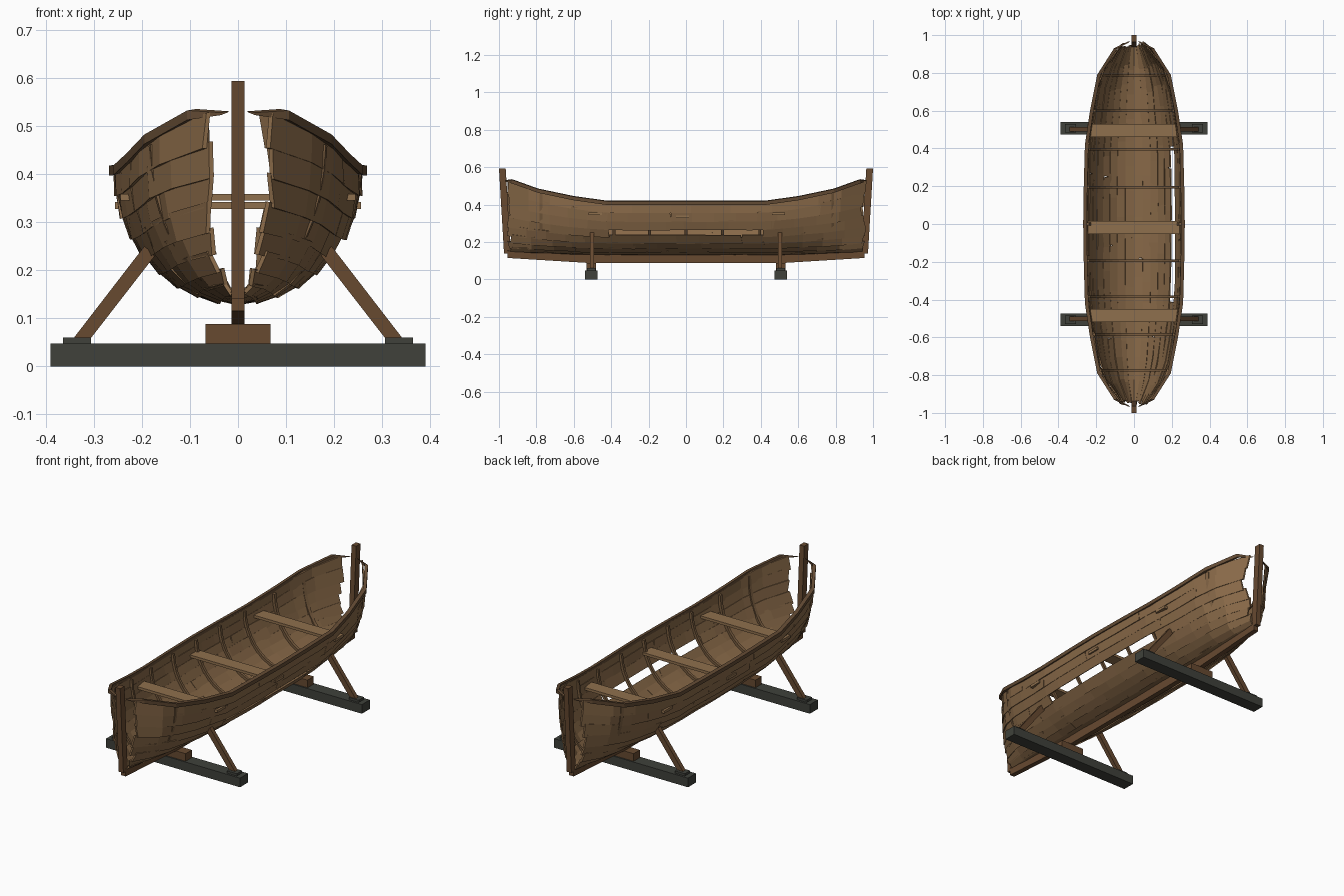
import bpy, bmesh, math, random
from mathutils import Vector

if "Cube" in bpy.data.objects:
    bpy.data.objects.remove(bpy.data.objects["Cube"])

random.seed(7)


def material(name, rgb):
    m = bpy.data.materials.new(name)
    m.diffuse_color = (*rgb, 1)
    m.use_nodes = True
    m.node_tree.nodes["Principled BSDF"].inputs["Base Color"].default_value = m.diffuse_color
    return m


PLANK = material("plank brown", (0.245, 0.140, 0.064))
BENCH = material("bench brown", (0.275, 0.160, 0.075))
RIB = material("rib brown", (0.190, 0.108, 0.050))
FRAME = material("dark timber", (0.135, 0.068, 0.030))
RAIL = material("rail brown", (0.125, 0.070, 0.034))
BASE = material("grey beam", (0.050, 0.053, 0.043))


def finish(bm, name, mat):
    bmesh.ops.recalc_face_normals(bm, faces=bm.faces)
    me = bpy.data.meshes.new(name)
    bm.to_mesh(me)
    bm.free()
    ob = bpy.data.objects.new(name, me)
    me.materials.append(mat)
    bpy.context.collection.objects.link(ob)
    return ob


def loft(bm, rings):
    """Closed solid through rings of four points."""
    vs = [[bm.verts.new(p) for p in r] for r in rings]
    for a, b in zip(vs, vs[1:]):
        for i in range(4):
            j = (i + 1) % 4
            bm.faces.new((a[i], a[j], b[j], b[i]))
    bm.faces.new(vs[0][::-1])
    bm.faces.new(vs[-1])


def box(bm, x0, x1, y0, y1, z0, z1):
    loft(bm, [[(x, y0, z0), (x, y1, z0), (x, y1, z1), (x, y0, z1)] for x in (x0, x1)])


def lerp_table(table, y):
    y = min(abs(y), table[-1][0])
    for (a, va), (b, vb) in zip(table, table[1:]):
        if y <= b:
            return va + (vb - va) * (y - a) / (b - a)


# Hull lines: half width, sheer height and bottom height by distance from midships
WIDTH = [(0, .256), (.4, .25), (.6, .22), (.78, .188), (.92, .105), (.97, .045)]
SHEER = [(0, .41), (.42, .41), (.6, .435), (.8, .477), (.93, .525), (.97, .53)]
BOTTOM = [(0, .135), (.5, .135), (.97, .15)]


def hull_point(y, deg, side, out=0):
    """Point on the elliptical section at y; 0 is the keel and 90 the sheer."""
    a = math.radians(deg)
    w, top = lerp_table(WIDTH, y), lerp_table(SHEER, y)
    h = top - lerp_table(BOTTOM, y)
    n = Vector((h * math.sin(a), 0, -w * math.cos(a))).normalized()
    x = max(w * math.sin(a) + n.x * out, 0)
    return Vector((side * x, y, top - h * math.cos(a) + n.z * out))


STRAKES, STEP, GAP_STRAKE, GAP = 9, 10, 5, .41


def plank(bm, y0, y1, strake, side):
    """One short overlapping board with slightly uneven corners."""
    n = max(2, math.ceil((y1 - y0) / .13))
    lo, hi = strake * STEP - 1.2, (strake + 1) * STEP + .8
    lo = max(lo, 0)
    hi = min(hi, 90)
    lift = random.uniform(-.001, .002)
    rings = []
    for i in range(n + 1):
        y = y0 + (y1 - y0) * i / n
        j = [random.uniform(-.0025, .0025) for _ in range(2)]
        skew = random.uniform(-.012, .012) if i in (0, n) else 0
        rings.append([hull_point(y, lo, side, -.003 + lift + j[0]),
                      hull_point(y + skew, hi, side, -.006 + lift + j[1]),
                      hull_point(y + skew, hi, side, .002 + lift + j[1]),
                      hull_point(y, lo, side, .006 + lift + j[0])])
    loft(bm, rings)


# Planked hull, with one run of boards missing on the right side
for side, label in ((-1, "left"), (1, "right")):
    bm = bmesh.new()
    for s in range(STRAKES):
        end = .95 + random.uniform(-.012, .008)
        if side == 1 and s == GAP_STRAKE:
            runs = [(-end, -GAP), (GAP, end)]
        else:
            runs = [(-end, end)]
        for start, stop in runs:
            y = start
            while y < stop - .01:
                nxt = y + random.uniform(.32, .55)
                if nxt > stop - .2:
                    nxt = stop
                plank(bm, y, min(nxt + .008, stop), s, side)
                y = nxt
    finish(bm, label + "_planking", PLANK)

# Gunwale rails following the sheer, curling in at both ends
RAIL_Y = [-.965, -.93, -.79, -.6, -.42, -.2, 0, .2, .42, .6, .79, .93, .965]
for side, label in ((-1, "left"), (1, "right")):
    bm = bmesh.new()
    rings = []
    for y in RAIL_Y:
        w, z = lerp_table(WIDTH, y), lerp_table(SHEER, y)
        tip = abs(y) > .95
        x0, x1 = (.02, .035) if tip else (w - .006, w + .013)
        z0, z1 = (z - .006, z + .002) if tip else (z - .012, z + .011)
        rings.append([(side * x0, y, z0 + .006), (side * x1, y, z0),
                      (side * x1, y, z1 - .003), (side * x0, y, z1)])
    loft(bm, rings)
    finish(bm, label + "_gunwale", RAIL)

# Curved ribs inside the hull
bm = bmesh.new()
for y in (-.775, -.585, -.385, -.195, 0, .195, .395, .6, .785):
    for side in (-1, 1):
        rings = []
        for k in range(10):
            deg = k * 88 / 9
            rings.append([hull_point(y - .007, deg, side, -.004), hull_point(y + .007, deg, side, -.004),
                          hull_point(y + .007, deg, side, -.018), hull_point(y - .007, deg, side, -.018)])
        loft(bm, rings)
finish(bm, "ribs", RIB)

# Bench boards, whose ends just pass through the planking
bm = bmesh.new()
for y, z, half in ((-.485, .345, .245), (-.018, .328, .256), (.495, .345, .245)):
    box(bm, -half, half, y - .035, y + .035, z, z + .014)
finish(bm, "benches", BENCH)

# Keel
bm = bmesh.new()
loft(bm, [[(-.0135, y, b), (.0135, y, b), (.0135, y, t), (-.0135, y, t)]
          for y, b, t in ((-.955, .115, .15), (-.5, .087, .135), (.5, .087, .135), (.955, .115, .15))])
finish(bm, "keel", FRAME)

# Leaning end posts
for s, label in ((-1, "front"), (1, "back")):
    bm = bmesh.new()
    loft(bm, [[(-.0135, s * (y - .018), z), (.0135, s * (y - .018), z),
               (.0135, s * (y + .018), z), (-.0135, s * (y + .018), z)]
              for y, z in ((.955, .14), (.982, .594))])
    finish(bm, label + "_post", FRAME)

# Cradles: ground beam, foot pads, keel block and slanted struts
for cy, label in ((-.507, "front"), (.507, "back")):
    bm = bmesh.new()
    box(bm, -.39, .39, cy - .033, cy + .033, 0, .048)
    for s in (-1, 1):
        box(bm, s * .306, s * .364, cy - .022, cy + .022, .047, .06)
    finish(bm, label + "_cradle_beam", BASE)

    bm = bmesh.new()
    box(bm, -.068, .068, cy - .026, cy + .026, .048, .088)
    sy = cy * .99
    for s in (-1, 1):
        loft(bm, [[(s * x0, sy - .011, z0), (s * x1, sy - .011, z1),
                   (s * x1, sy + .011, z1), (s * x0, sy + .011, z0)]
                  for x0, z0, x1, z1 in ((.307, .058, .343, .058), (.172, .232, .195, .25))])
    finish(bm, label + "_cradle_supports", FRAME)
